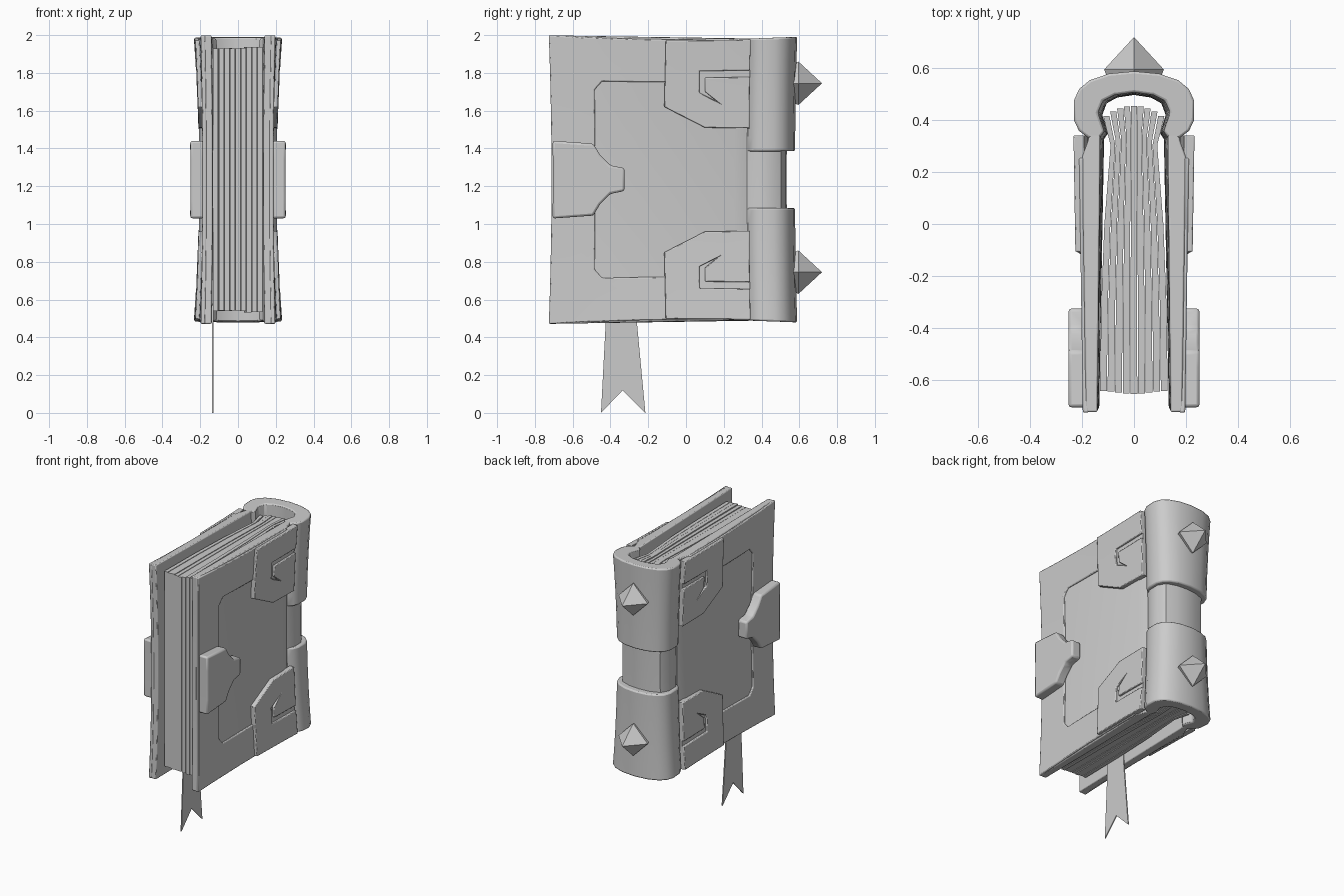
import bpy, bmesh, random
from mathutils import Matrix, Vector

if "Cube" in bpy.data.objects:
    bpy.data.objects.remove(bpy.data.objects["Cube"])

random.seed(4)
MID = 1.235          # height of the book's centre
Z_CUTS = [0] + [s * v for v in (.1, .22, .34, .49, .62) for s in (-1, 1)]
Y_CUTS = [-.55, -.25, -.05, .2]


def warp(v):
    """Pincushion flare of the whole book toward its corners."""
    x, y, z = v
    t2 = (z / .742) ** 2
    k = .05 + .09 * min(1, max(0, (y + .7) / 1.1))
    return Vector((x * (1 + k * t2), y * (1 + .02 * t2),
                   MID + z * (1 + .03 * (y / .72) ** 2)))


def finish(name, bm, bevel=0, mirror=False, smooth=True):
    bmesh.ops.recalc_face_normals(bm, faces=bm.faces)
    me = bpy.data.meshes.new(name)
    bm.to_mesh(me)
    bm.free()
    ob = bpy.data.objects.new(name, me)
    bpy.context.collection.objects.link(ob)
    if mirror:
        ob.modifiers.new("Mirror", 'MIRROR')
    if bevel:
        b = ob.modifiers.new("Bevel", 'BEVEL')
        b.width, b.segments, b.use_clamp_overlap = bevel, 2, False
    if smooth:
        bpy.ops.object.select_all(action='DESELECT')
        bpy.context.view_layer.objects.active = ob
        ob.select_set(True)
        bpy.ops.object.shade_smooth_by_angle(angle=.6)
    return ob


def prism(name, pts, a, b, axis, bevel=0, mirror=False, bend=True):
    """Extrude a (y, z) outline along x, or an (x, y) outline along z."""
    bm = bmesh.new()
    co = [(a, *p) if axis == 'x' else (*p, a) for p in pts]
    f = bm.faces.new([bm.verts.new(c) for c in co])
    top = bmesh.ops.extrude_face_region(bm, geom=[f])["geom"]
    d = (b - a, 0, 0) if axis == 'x' else (0, 0, b - a)
    bmesh.ops.translate(bm, vec=d, verts=[g for g in top if isinstance(g, bmesh.types.BMVert)])
    if bend:
        cuts = [((0, 0, z), (0, 0, 1)) for z in Z_CUTS]
        if axis == 'x':
            cuts += [((0, y, 0), (0, 1, 0)) for y in Y_CUTS]
        for p, n in cuts:
            bmesh.ops.bisect_plane(bm, geom=bm.verts[:] + bm.edges[:] + bm.faces[:],
                                   plane_co=p, plane_no=n, dist=1e-5)
    for v in bm.verts:
        v.co = warp(v.co) if bend else v.co + Vector((0, 0, MID))
    return finish(name, bm, bevel, mirror)


def both(half, k):
    """Complete an outline by reflecting coordinate k."""
    flip = [tuple(-c if i == k else c for i, c in enumerate(p)) for p in half]
    return half + [p for p in reversed(flip) if p not in half]


# cover boards with a raised frame around the sunken panel
board = [(.134, -.71), (.177, -.71), (.177, .255), (.158, .31), (.15, .34), (.115, .34)]
prism("cover_board", board, -.742, .742, 'z', .006, True)
top_arm = [(-.48, .47), (-.44, .515), (.25, .515), (.25, .742), (-.712, .742)]
prism("cover_frame", both(top_arm, 1), .165, .188, 'x', .006, True)

# front clasps
clasp = [(-.705, .2), (-.49, .188), (-.455, .13), (-.4, .075), (-.325, .06)]
prism("clasp", both(clasp, 1), .18, .252, 'x', .012, True)

# corner plates with a hooked groove
edge = [(.335, .27), (.1, .275), (-.115, .385), (-.105, .737), (.335, .737)]
groove = [(.325, .575), (.07, .575), (.07, .46), (.16, .415),
          (.1, .465), (.1, .54), (.325, .54)]
groove = [(.335 if y == .325 else y, z) for y, z in groove]
for s, tag in ((1, "upper"), (-1, "lower")):
    flip = lambda pts: [(y, s * z) for y, z in pts]
    prism(f"{tag}_plate_base", flip(edge), .17, .192, 'x', 0, True)
    prism(f"{tag}_plate", flip(edge + groove), .18, .206, 'x', .005, True)

# spine: thin core with two thick caps around it
inner = [(.12, .32), (.1, .35), (.122, .42), (.105, .465), (.065, .487), (0, .497)]
core = [(.15, .315), (.178, .37), (.178, .45), (.148, .502), (.078, .526), (0, .533)]
outer = [(.155, .325), (.187, .352), (.203, .39), (.204, .465), (.186, .51),
         (.15, .543), (.085, .568), (0, .577)]


def shell(out):
    whole = lambda h: h + [(-x, y) for x, y in reversed(h[:-1])]
    return whole(out) + whole(inner)[::-1]


prism("spine_core", shell(core), -.735, .735, 'z', 0)
prism("upper_spine_cap", shell(outer), .148, .742, 'z', .009)
prism("lower_spine_cap", shell(outer), -.742, -.148, 'z', .009)

# spikes on the spine
for z, tag in ((1.745, "upper"), (.745, "lower")):
    bm = bmesh.new()
    for r1, r2, y0, y1 in ((.095, .115, .545, .595), (.115, 0, .595, .72)):
        m = Matrix.Translation((0, (y0 + y1) / 2, z)) @ Matrix.Rotation(-1.5707963, 4, 'X')
        bmesh.ops.create_cone(bm, cap_ends=False, segments=4, radius1=r1,
                              radius2=r2, depth=y1 - y0, matrix=m)
    bmesh.ops.remove_doubles(bm, verts=bm.verts, dist=1e-4)
    finish(f"{tag}_spike", bm, smooth=False)

# fanned page bundles, pinched near the spine
FAN = [(-.655, 1), (-.3, .96), (0, .87), (.2, .75), (.3, .69), (.35, .7), (.4, .8), (.455, .9)]
N = 9
for i in range(N):
    lo, hi = (.264 * (j / N - .5) for j in (i + .03, i + .93))
    u = abs(i - (N - 1) / 2) / ((N - 1) / 2)
    path = [(f, y - (.04 * u * u if y > .3 else 0) + (.012 * u if y < -.6 else 0))
            for y, f in FAN]
    leaf = [(lo * f, y) for f, y in path] + [(hi * f, y) for f, y in reversed(path)]
    h = .7 + random.uniform(-.008, .004)
    prism(f"pages_{i + 1}", leaf, -h, h, 'z', 0, False, False)

# ribbon bookmark with a notched tail
ribbon = [(-.41, 1.88), (-.28, 1.88), (-.26, .48), (-.215, 0), (-.335, .12), (-.45, 0), (-.425, .48)]
prism("bookmark_ribbon", [(y, z - MID) for y, z in ribbon], -.138, -.13, 'x', 0, False, False)
